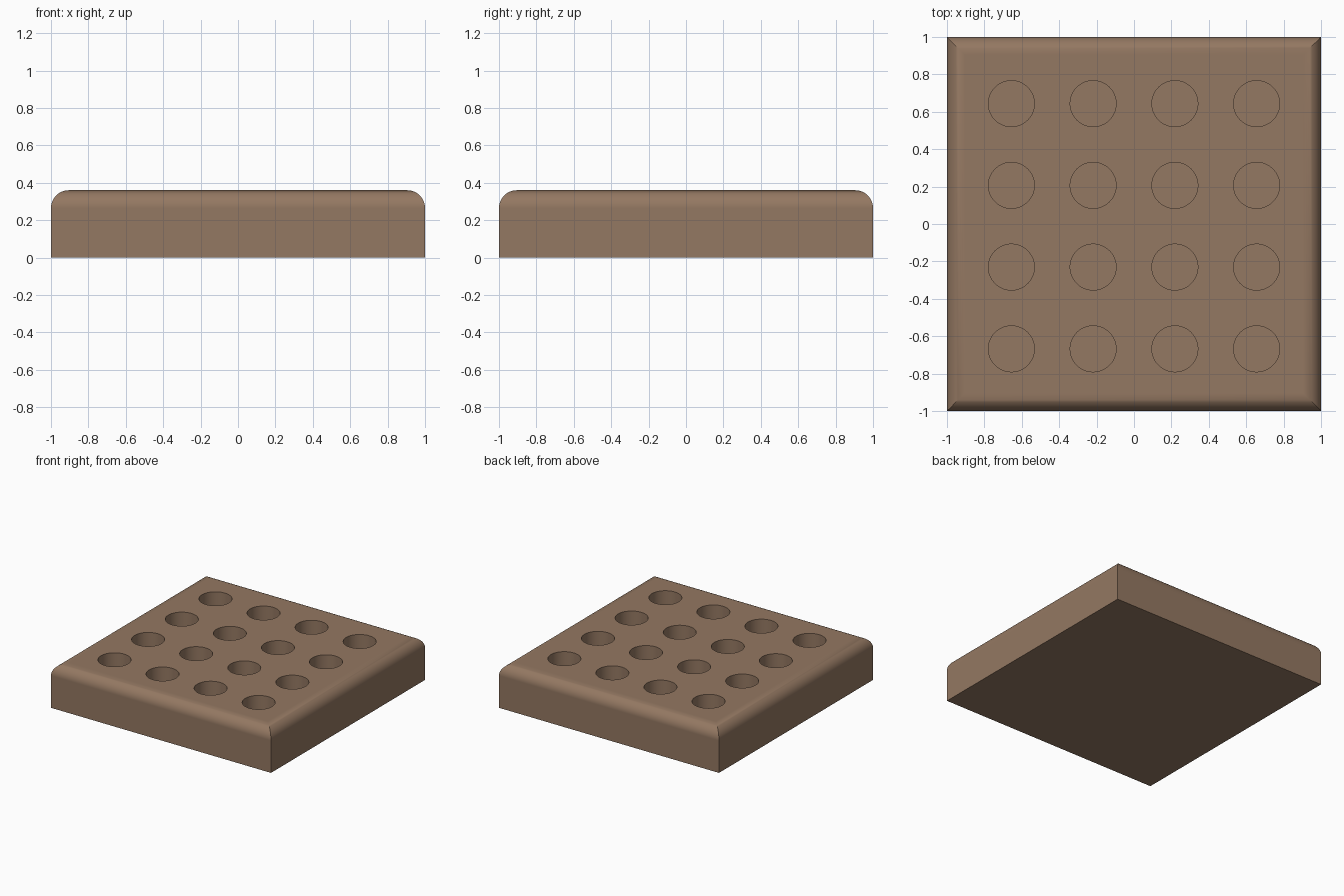
import bpy, bmesh, math
from mathutils import Matrix

if "Cube" in bpy.data.objects:
    bpy.data.objects.remove(bpy.data.objects["Cube"])

HALF, HEIGHT, ROUND, STEPS = 1.0, 0.36, 0.095, 12
HOLE_R, HOLE_DEPTH, PITCH, SHIFT_Y = 0.123, 0.25, 0.437, -0.012

brown = bpy.data.materials.new("warm brown")
brown.diffuse_color = (0.296, 0.188, 0.122, 1)
brown.use_nodes = True
brown.node_tree.nodes["Principled BSDF"].inputs["Base Color"].default_value = brown.diffuse_color


def make_object(name, bm):
    bmesh.ops.recalc_face_normals(bm, faces=bm.faces)
    mesh = bpy.data.meshes.new(name)
    bm.to_mesh(mesh)
    bm.free()
    mesh.materials.append(brown)
    ob = bpy.data.objects.new(name, mesh)
    bpy.context.collection.objects.link(ob)
    return ob


# Block: square rings following a quarter-round profile, mitred at the corners
profile = [(HALF, 0)]
for i in range(STEPS + 1):
    a = math.pi / 2 * i / STEPS
    profile.append((HALF - ROUND + ROUND * math.cos(a),
                    HEIGHT - ROUND + ROUND * math.sin(a)))
bm = bmesh.new()
rings = [[bm.verts.new((sx * r, sy * r, z))
          for sx, sy in ((-1, -1), (1, -1), (1, 1), (-1, 1))] for r, z in profile]
for lo, hi in zip(rings, rings[1:]):
    for i in range(4):
        j = (i + 1) % 4
        bm.faces.new((lo[i], lo[j], hi[j], hi[i]))
bm.faces.new(rings[0])
bm.faces.new(rings[-1])
block = make_object("block", bm)

# Cutter: a 4 x 4 grid of round blind holes
bm = bmesh.new()
for i in range(4):
    for j in range(4):
        pos = ((i - 1.5) * PITCH, (j - 1.5) * PITCH + SHIFT_Y, HEIGHT)
        bmesh.ops.create_cone(bm, cap_ends=True, segments=48, radius1=HOLE_R,
                              radius2=HOLE_R, depth=2 * HOLE_DEPTH,
                              matrix=Matrix.Translation(pos))
cutter = make_object("hole_cutter", bm)
cutter.hide_render = True

# Cut the holes
cut = block.modifiers.new("holes", 'BOOLEAN')
cut.operation = 'DIFFERENCE'
cut.solver = 'EXACT'
cut.object = cutter
bpy.ops.object.select_all(action='DESELECT')
block.select_set(True)
bpy.context.view_layer.objects.active = block
bpy.ops.object.modifier_apply(modifier=cut.name)
bpy.data.objects.remove(cutter)

# Smooth rounding and hole walls, crisp edges, flat top
bpy.ops.object.shade_smooth_by_angle(angle=math.radians(30))
wn = block.modifiers.new("flat_tops", 'WEIGHTED_NORMAL')
wn.keep_sharp = True
